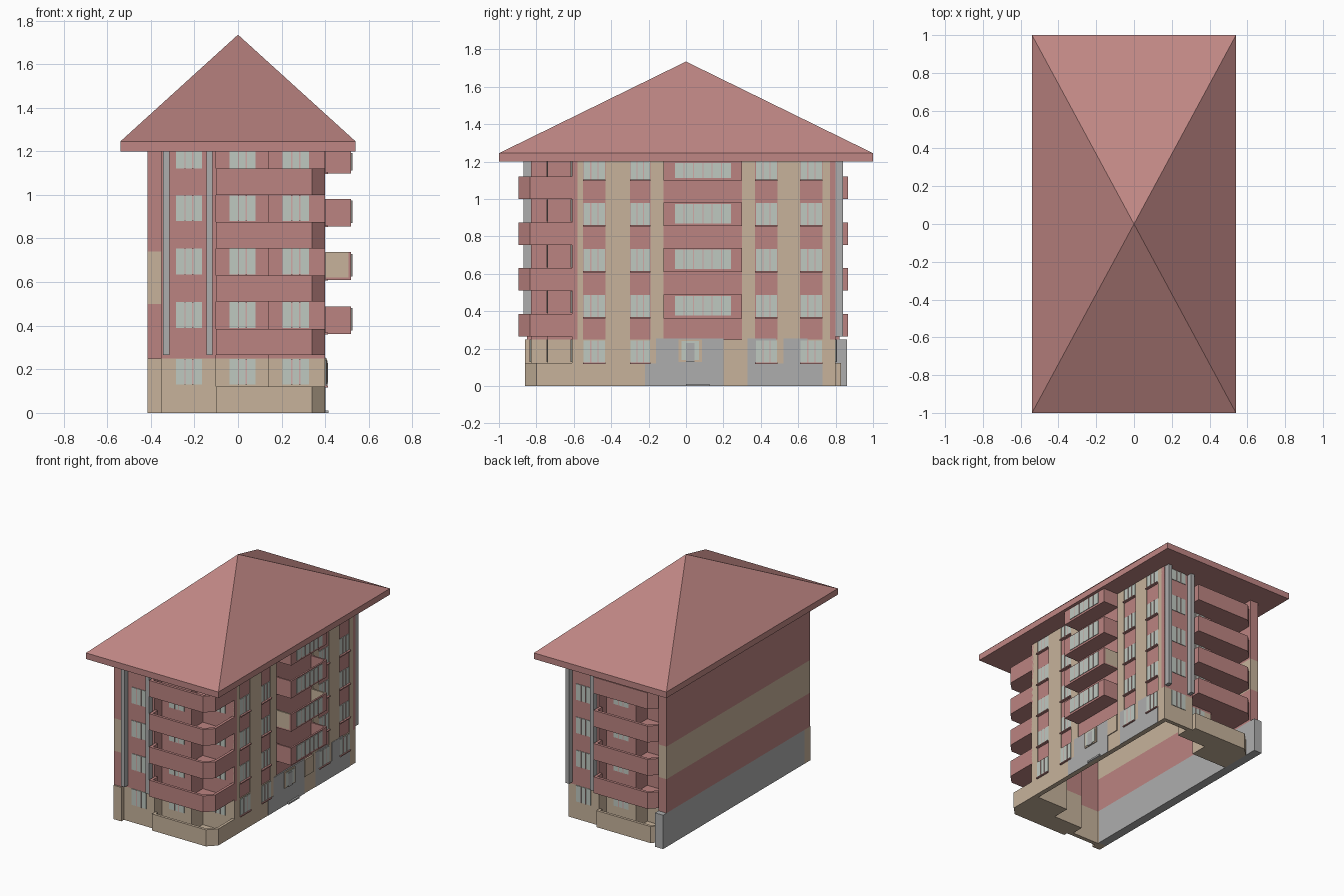
import bpy, bmesh

if "Cube" in bpy.data.objects:
    bpy.data.objects.remove(bpy.data.objects["Cube"])

def mat(name, rgb):
    m = bpy.data.materials.new(name)
    m.diffuse_color = (*rgb, 1)
    m.use_nodes = True
    m.node_tree.nodes["Principled BSDF"].inputs["Base Color"].default_value = m.diffuse_color
    return m

PINK = mat("pink_plaster", (.50, .23, .22))
ROOF = mat("roof_red", (.52, .24, .23))
BEIGE = mat("beige_plaster", (.57, .45, .33))
GREY = mat("grey_render", (.42, .42, .42))
GLASS = mat("window_glass", (.52, .58, .53))
FRAME = mat("window_frame", (.62, .40, .38))
parts = {}

def prism(name, m, pts, z0, z1):
    """Extrude an xy outline between two heights into the named part."""
    bm = parts.setdefault(name, (bmesh.new(), m))[0]
    lo = [bm.verts.new((x, y, z0)) for x, y in pts]
    hi = [bm.verts.new((x, y, z1)) for x, y in pts]
    bm.faces.new(lo[::-1])
    bm.faces.new(hi)
    n = len(pts)
    for i in range(n):
        j = (i + 1) % n
        bm.faces.new((lo[i], lo[j], hi[j], hi[i]))

def box(name, m, x0, x1, y0, y1, z0, z1):
    prism(name, m, [(x0, y0), (x1, y0), (x1, y1), (x0, y1)], z0, z1)

# hipped roof with a flat eave band
eave = [(-.54, -1), (.54, -1), (.54, 1), (-.54, 1)]
bm = bmesh.new()
lo = [bm.verts.new((x, y, 1.2)) for x, y in eave]
hi = [bm.verts.new((x, y, 1.245)) for x, y in eave]
apex = bm.verts.new((0, 0, 1.735))
bm.faces.new(lo[::-1])
for i in range(4):
    j = (i + 1) % 4
    bm.faces.new((lo[i], lo[j], hi[j], hi[i]))
    bm.faces.new((hi[i], hi[j], apex))
parts["roof"] = (bm, ROOF)

# blind party wall in coloured bands
for m, n, z0, z1 in ((PINK, "pink", .25, .5), (BEIGE, "beige", .5, .74), (PINK, "pink", .74, 1.2)):
    box("party_wall_" + n, m, -.415, -.35, -.85, .82, z0, z1)
box("party_wall_base", GREY, -.415, -.35, -.79, .86, 0, .25)
box("party_wall_beige", BEIGE, -.415, -.35, -.86, -.79, 0, .25)

# end facades: the back one is the front one turned half round
FLOORS = [.265, .51, .755, 1.0]

def end_facade(side, turn):
    def T(pts):
        return [(.05 - x, -y - .03) for x, y in pts] if turn else pts

    def add(part, m, pts, z0, z1):
        prism(side + "_" + part, m, T(pts), z0, z1)

    def rect(part, m, x0, x1, y0, y1, z0, z1):
        add(part, m, [(x0, y0), (x1, y0), (x1, y1), (x0, y1)], z0, z1)

    # stepped wall behind the balconies, with open interior
    wall = [(-.35, -.83), (-.1, -.83), (-.1, -.74), (.14, -.74), (.14, -.61), (.4, -.61),
            (.4, -.58), (.11, -.58), (.11, -.71), (-.13, -.71), (-.13, -.80), (-.35, -.80)]
    add("base_wall", BEIGE, wall, 0, .25)
    add("wall", PINK, wall, .25, 1.2)

    # downpipe-like pilasters
    for x0, x1 in ((-.345, -.315), (-.145, -.118)):
        rect("columns", GREY, x0, x1, -.87, -.83, .265, 1.2)

    # windows
    for x0, x1, y in ((-.285, -.165, -.83), (-.04, .08, -.74), (.205, .325, -.61)):
        for z in (.13, .39, .635, .88, 1.12):
            top = min(z + .118, 1.2)
            rect("windows", GLASS, x0, x1, y - .004, y + .01, z, top)
            for f in (.35, .65):
                c = x0 + (x1 - x0) * f
                rect("window_bars", FRAME, c - .003, c + .003, y - .007, y, z, top)

    # wraparound balconies with a chamfered corner
    def balcony(part, m, y, z0, z1):
        t = .02
        outer = [(-.1, -.82), (-.1, y), (.34, y), (.4, y + .06), (.4, -.61)]
        inner = [(.4 - t, -.61), (.4 - t, y + .06 + t / 2), (.34 - t / 2, y + t),
                 (-.1 + t, y + t), (-.1 + t, -.82)]
        add(part + "_parapet", m, outer + inner, z0, z1)
        add(part + "_floor", m, [(-.1, y), (.34, y), (.4, y + .06), (.4, -.61), (.14, -.61),
                                 (.14, -.74), (-.1, -.74)], z0, z0 + .012)

    balcony("terrace", BEIGE, -.86, 0, .122)
    for z in FLOORS:
        balcony("balcony", PINK, -.895, z, z + .12)

end_facade("front", False)
end_facade("back", True)

# long right wall
box("right_wall", PINK, .365, .394, -.61, .8, .25, 1.2)
box("right_base", BEIGE, .365, .4, -.61, .8, 0, .25)
for y0, y1 in ((-.61, -.55), (-.43, -.30), (-.19, -.12), (.30, .37), (.49, .61), (.73, .80)):
    box("right_pilasters", BEIGE, .385, .4, y0, y1, .25, 1.2)

# grey patches on the plinth
for y0, y1, z0, z1 in ((-.22, .2, 0, .12), (-.16, .2, .12, .255), (.33, .73, 0, .12),
                       (.33, .48, .12, .255), (.52, .65, .12, .255)):
    box("plinth_patches", GREY, .39, .402, y0, y1, z0, z1)

def right_window(x, y0, y1, z0, z1, n):
    box("right_windows", GLASS, x - .01, x + .004, y0, y1, z0, z1)
    for i in range(1, n):
        c = y0 + (y1 - y0) * i / n
        box("right_window_bars", FRAME, x, x + .007, c - .003, c + .003, z0, z1)

for y0, y1 in ((-.55, -.43), (-.30, -.19), (.37, .49), (.61, .73)):
    for k, z in enumerate((.125, .368, .615, .86, 1.105)):
        x = .4 if k == 0 else .394
        right_window(x, y0 + .003, y1 - .003, z, min(z + .118, 1.2), 3)
        box("right_sills", PINK, .385, .412, y0, y1, z - .008, z)

# glazed balconies in the middle of the right side
for k, z in enumerate((.362, .61, .855, 1.098)):
    top = min(z + .127, 1.2)
    m, n = (BEIGE, "beige_balcony_sides") if k == 1 else (PINK, "balcony_sides")
    box("right_balcony_floors", PINK, .39, .518, -.12, .3, z, z + .01)
    for y in (-.12, .288):
        box(n, m, .39, .518, y, y + .012, z, top)
    box("right_balcony_fronts", PINK, .506, .518, -.12, .3, z, top)
    right_window(.518, -.06, .24, z + .015, top - .008, 6)

# entrance door, frame, step and hatch
box("door_frame", BEIGE, .39, .408, -.04, .085, .13, .25)
box("door_glass", GLASS, .4, .411, -.025, .07, .14, .24)
box("door_leaf", GREY, .4, .414, .0, .045, .13, .23)
box("door_step", GREY, .39, .415, 0, .125, 0, .012)
box("wall_hatch", BEIGE, .39, .406, .2, .3, .125, .25)

# turn every collected part into an object
for name, (bm, m) in parts.items():
    bmesh.ops.recalc_face_normals(bm, faces=bm.faces)
    me = bpy.data.meshes.new(name)
    bm.to_mesh(me)
    bm.free()
    me.materials.append(m)
    bpy.context.collection.objects.link(bpy.data.objects.new(name, me))
